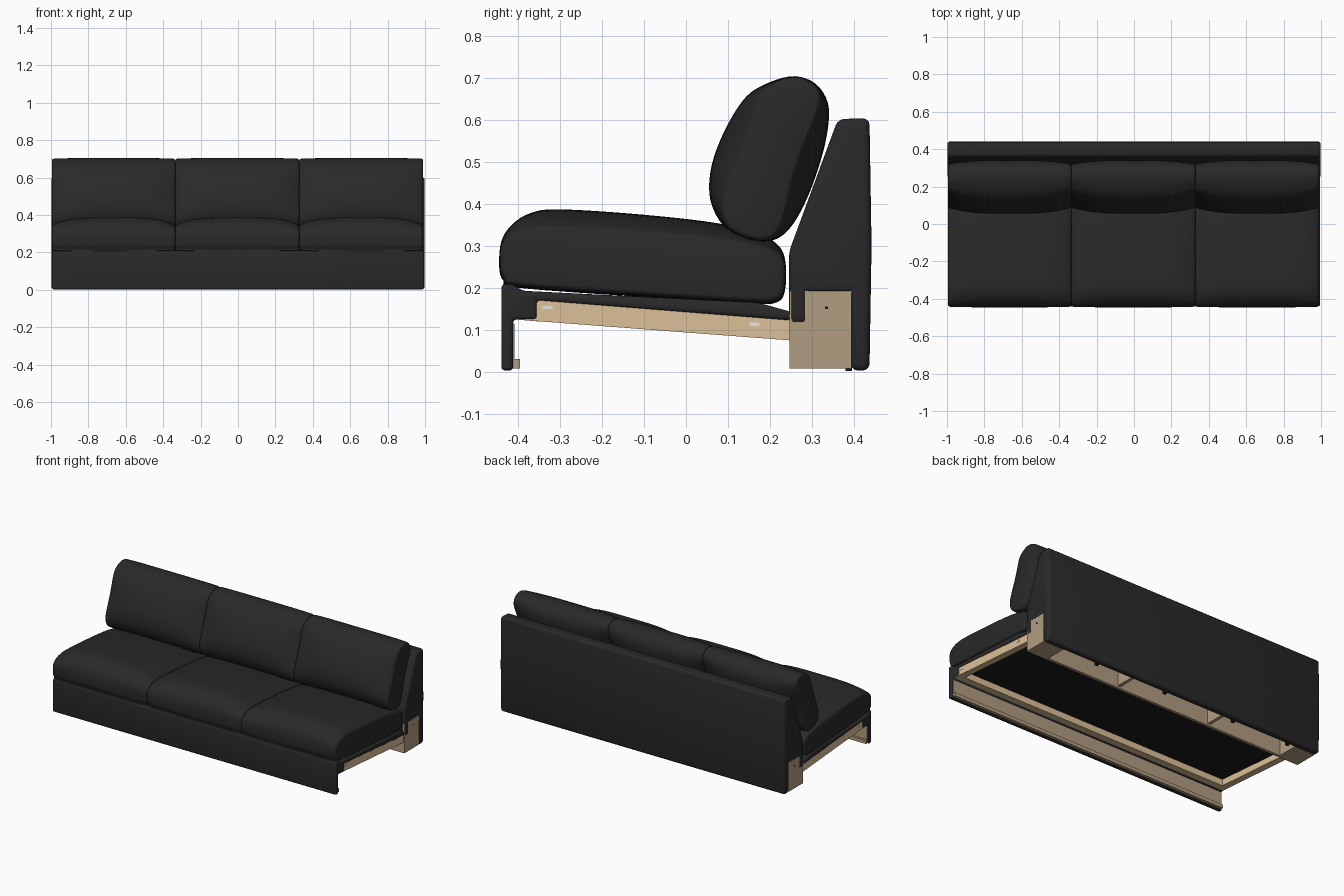
import bpy, bmesh, math
from mathutils import Vector

if "Cube" in bpy.data.objects:
    bpy.data.objects.remove(bpy.data.objects["Cube"])


def material(name, rgb):
    m = bpy.data.materials.new(name)
    m.diffuse_color = (*rgb, 1)
    m.use_nodes = True
    m.node_tree.nodes["Principled BSDF"].inputs["Base Color"].default_value = m.diffuse_color
    return m


FABRIC = material("charcoal fabric", (0.022, 0.022, 0.022))
BLACK = material("black webbing", (0.012, 0.012, 0.012))
PINE = material("light pine", (0.72, 0.53, 0.31))
BOARD = material("dull board", (0.45, 0.34, 0.22))
METAL = material("pale metal", (0.8, 0.8, 0.8))


def finish(name, bm, mat, angle=40):
    bmesh.ops.recalc_face_normals(bm, faces=bm.faces)
    me = bpy.data.meshes.new(name)
    bm.to_mesh(me)
    bm.free()
    for p in me.polygons:
        p.use_smooth = True
    me.set_sharp_from_angle(angle=math.radians(angle))
    me.materials.append(mat)
    ob = bpy.data.objects.new(name, me)
    bpy.context.collection.objects.link(ob)
    return ob


def prism(name, profile, x0, x1, mat, bevel=0.0):
    """Side profile in (y, z), extruded along x, edges rounded."""
    bm = bmesh.new()
    face = bm.faces.new([bm.verts.new((x0, y, z)) for y, z in profile])
    res = bmesh.ops.extrude_face_region(bm, geom=[face])
    for v in res["geom"]:
        if isinstance(v, bmesh.types.BMVert):
            v.co.x = x1
    bmesh.ops.recalc_face_normals(bm, faces=bm.faces)
    if bevel:
        edges = [e for e in bm.edges if e.calc_face_angle(0) > 0.2]
        bmesh.ops.bevel(bm, geom=edges, offset=bevel, segments=3, profile=0.5,
                        affect='EDGES', clamp_overlap=True)
    return finish(name, bm, mat)


def box(name, x0, x1, y0, y1, z0, z1, mat):
    return prism(name, [(y0, z0), (y1, z0), (y1, z1), (y0, z1)], x0, x1, mat)


def smooth_loop(pts, steps=4):
    """Closed Catmull-Rom curve through the points."""
    p = [Vector(q) for q in pts]
    out, n = [], len(pts)
    for i in range(n):
        a, b, c, d = (p[(i + k) % n] for k in (-1, 0, 1, 2))
        for s in range(steps):
            t = s / steps
            out.append(0.5 * (2 * b + (c - a) * t + (2 * a - 5 * b + 4 * c - d) * t * t
                              + (3 * b - a - 3 * c + d) * t ** 3))
    return out


def cushion(name, profile, centre, axis, x0, x1, crown_up, crown_down, shrink, power, slab):
    """Lofted cushion: the profile thins towards both ends, more in its middle than its tips."""
    loop = smooth_loop(profile)
    c, a = Vector(centre), Vector(axis).normalized()
    nrm = Vector((-a.y, a.x))
    half, mid, rad = (x1 - x0) / 2, (x0 + x1) / 2, 0.014
    long_half = max(abs((p - c).dot(a)) for p in loop)
    thick_half = max(abs((p - c).dot(nrm)) for p in loop)
    bm = bmesh.new()
    rings, count = [], 32
    for k in range(count + 1):
        t = math.sin(math.pi / 2 * (2 * k / count - 1))
        q = max(0.0, (abs(t) * half - (half - rad)) / rad)
        off = rad * (1 - math.sqrt(max(0, 1 - q * q))) * 0.8
        ring = []
        for p in loop:
            u, v = (p - c).dot(a), (p - c).dot(nrm)
            crown = crown_up if v > 0 else crown_down
            crown *= 1 - slab * (u / long_half) ** 2
            u *= (1 - shrink * abs(t) ** 6) * (1 - off / long_half)
            v *= (1 - crown * abs(t) ** power) * (1 - off / thick_half)
            w = c + a * u + nrm * v
            ring.append(bm.verts.new((mid + t * half, w.x, w.y)))
        rings.append(ring)
    n = len(loop)
    for r0, r1 in zip(rings, rings[1:]):
        for i in range(n):
            bm.faces.new((r0[i], r0[(i + 1) % n], r1[(i + 1) % n], r1[i]))
    bm.faces.new(rings[0])
    bm.faces.new(rings[-1])
    return finish(name, bm, FABRIC, 60)


# Cushions, three of each
SEAT = [(-0.445, 0.25), (-0.44, 0.31), (-0.415, 0.35), (-0.37, 0.378), (-0.30, 0.387),
        (-0.10, 0.374), (0.08, 0.353), (0.18, 0.325), (0.225, 0.295), (0.238, 0.25),
        (0.235, 0.19), (0.215, 0.165), (0.15, 0.162), (-0.10, 0.178), (-0.40, 0.2),
        (-0.435, 0.217)]
BACK = [(0.055, 0.44), (0.066, 0.51), (0.10, 0.59), (0.145, 0.657), (0.20, 0.69),
        (0.26, 0.704), (0.31, 0.685), (0.338, 0.64), (0.338, 0.58), (0.32, 0.50),
        (0.287, 0.41), (0.25, 0.345), (0.21, 0.314), (0.16, 0.312), (0.10, 0.338),
        (0.066, 0.385)]
for label, x0, x1 in (("left", -0.995, -0.335), ("middle", -0.335, 0.328), ("right", 0.328, 0.99)):
    cushion(label + "_seat_cushion", SEAT, (-0.1, 0.275), (1, -0.06), x0, x1,
            0.42, 0.06, 0.008, 4, 0.0)
    cushion(label + "_back_cushion", BACK, (0.2, 0.508), (0.29, 1), x0, x1,
            0.45, 0.45, 0.014, 3.5, 0.9)

# Upholstered front panel and seat deck
prism("front_panel_and_deck",
      [(-0.44, 0.003), (-0.412, 0.003), (-0.412, 0.125), (-0.355, 0.125), (-0.355, 0.17),
       (0.25, 0.122), (0.25, 0.143), (0.17, 0.165), (-0.39, 0.193), (-0.415, 0.21),
       (-0.44, 0.208)], -0.995, 0.995, FABRIC, 0.009)

# Upholstered backrest, hollow underneath
prism("backrest",
      [(0.245, 0.112), (0.29, 0.112), (0.29, 0.19), (0.393, 0.19), (0.393, 0.003),
       (0.437, 0.003), (0.442, 0.3), (0.437, 0.604), (0.362, 0.602), (0.245, 0.285)],
      -0.998, 0.998, FABRIC, 0.016)

# Wooden seat frame
RAIL = [(-0.40, 0.124), (0.246, 0.075), (0.246, 0.124), (-0.355, 0.172), (-0.375, 0.172)]
for side, s in (("left", -1), ("right", 1)):
    prism(side + "_side_rail", RAIL, s * 0.945, s * 0.988, PINE)
    for i, (y, z) in enumerate(((-0.33, 0.153), (0.163, 0.113))):
        box(f"{side}_rail_slot_{i}", s * 0.986, s * 0.99, y - 0.012, y + 0.012,
            z - 0.004, z + 0.004, METAL)
    # Block at each end of the back
    box(side + "_back_block", s * 0.85, s * 0.994, 0.246, 0.394, 0.008, 0.192, BOARD)
    box(side + "_block_hole", s * 0.99, s * 0.996, 0.331, 0.338, 0.149, 0.156, BLACK)
    # Divider inside the back and strap under the deck
    box(side + "_back_divider", s * 0.32, s * 0.34, 0.26, 0.394, 0.02, 0.192, BOARD)
    prism(side + "_deck_strap",
          [(-0.35, 0.162), (-0.2, 0.133), (0.0, 0.115), (0.15, 0.108), (0.24, 0.108),
           (0.24, 0.114), (0.15, 0.114), (0.0, 0.121), (-0.2, 0.139), (-0.35, 0.168)],
          s * 0.325, s * 0.335, FABRIC)
prism("front_rail", [(-0.40, 0.124), (-0.352, 0.12), (-0.352, 0.172), (-0.375, 0.172)],
      -0.95, 0.95, PINE)
box("back_board", -0.95, 0.95, 0.246, 0.264, 0.008, 0.191, BOARD)

# Black sheet under the deck
prism("deck_lining", [(-0.352, 0.160), (0.244, 0.112), (0.244, 0.124), (-0.352, 0.172)],
      -0.946, 0.946, BLACK)

# Wooden lining and foot strip of the front panel
box("front_panel_lining", -0.985, 0.985, -0.413, -0.408, 0.012, 0.115, BOARD)
box("front_foot_strip", -0.985, 0.985, -0.413, -0.395, 0.008, 0.03, BOARD)

# Small glides along the bottom of the back
for i, x in enumerate((-0.8, -0.4, 0.1, 0.6)):
    box(f"back_glide_{i}", x - 0.01, x + 0.01, 0.38, 0.395, 0.002, 0.02, BLACK)
